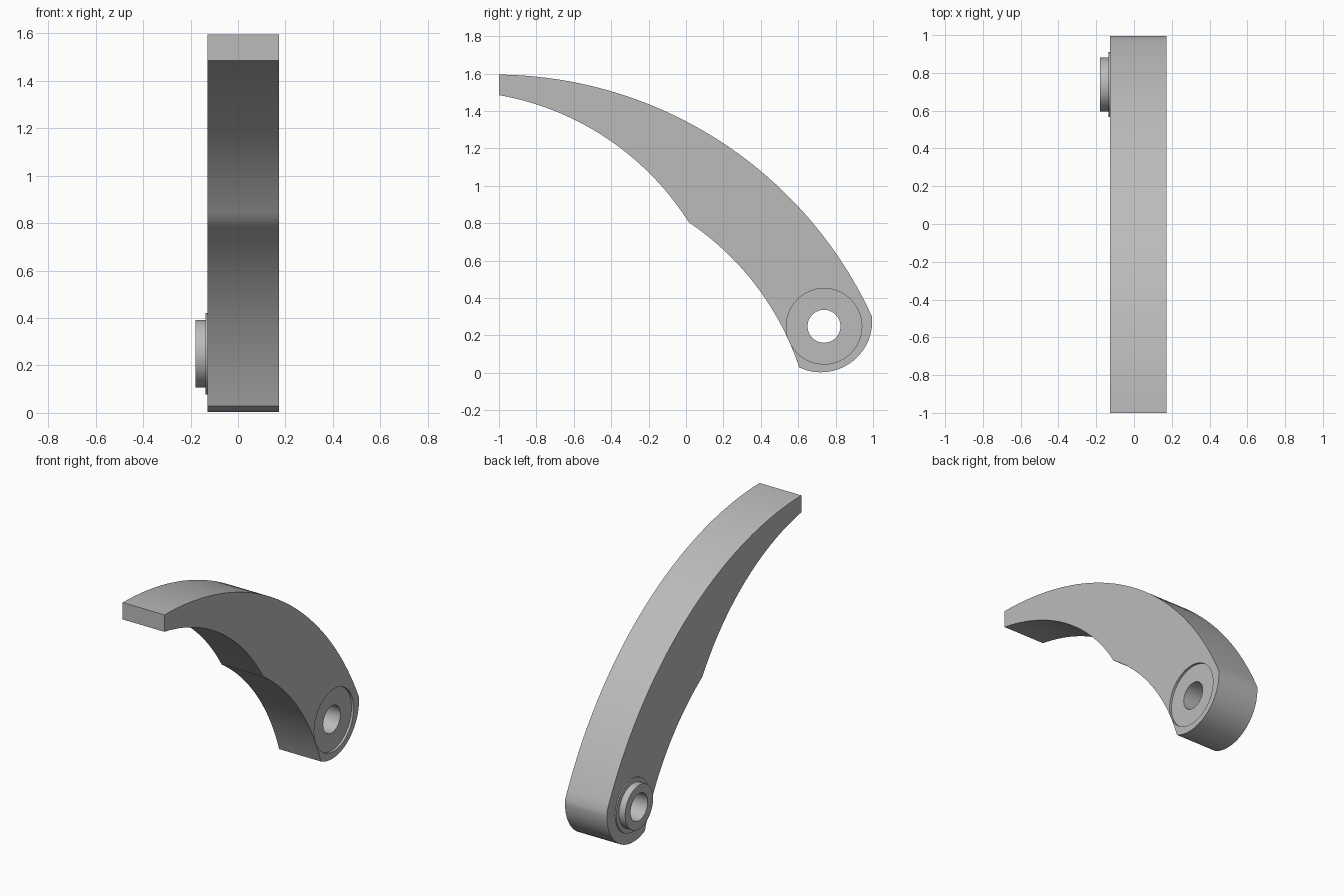
import bpy, bmesh, math
from mathutils import Vector

cube = bpy.data.objects.get("Cube")
if cube:
    bpy.data.objects.remove(cube, do_unlink=True)

grey = bpy.data.materials.new("light grey")
grey.use_nodes = True
grey.diffuse_color = (0.5, 0.5, 0.5, 1)
grey.node_tree.nodes["Principled BSDF"].inputs["Base Color"].default_value = (0.5, 0.5, 0.5, 1)

LEFT, RIGHT = 0.172, -0.128      # side planes of the arm
PIVOT = (0.738, 0.249)           # pivot centre in y, z
HOLE = 0.088


def arc(a, b, c, steps):
    """Points on the circle through a, b, c (y, z), without the last point."""
    a, b, c = Vector(a), Vector(b), Vector(c)
    u, v = b - a, c - a
    d = 2 * (u.x * v.y - u.y * v.x)
    uu, vv = u.length_squared, v.length_squared
    centre = a + Vector((v.y * uu - u.y * vv, u.x * vv - v.x * uu)) / d
    r = (a - centre).length
    start = math.atan2(a.y - centre.y, a.x - centre.x)
    end = math.atan2(c.y - centre.y, c.x - centre.x)
    sweep = (end - start + math.pi) % math.tau - math.pi
    angles = [start + sweep * i / steps for i in range(steps)]
    return [(centre.x + r * math.cos(t), centre.y + r * math.sin(t)) for t in angles]


def make(name, bm):
    bmesh.ops.recalc_face_normals(bm, faces=bm.faces)
    mesh = bpy.data.meshes.new(name)
    bm.to_mesh(mesh)
    bm.free()
    mesh.materials.append(grey)
    obj = bpy.data.objects.new(name, mesh)
    bpy.context.collection.objects.link(obj)
    return obj


def prism(name, outline, x0, x1):
    """Extrude a y, z outline from x0 to x1."""
    bm = bmesh.new()
    face = bm.faces.new([bm.verts.new((x0, y, z)) for y, z in outline])
    side = bmesh.ops.extrude_face_region(bm, geom=[face])["geom"]
    verts = [g for g in side if isinstance(g, bmesh.types.BMVert)]
    bmesh.ops.translate(bm, verts=verts, vec=(x1 - x0, 0, 0))
    return make(name, bm)


def circle(r, n=64):
    return [(PIVOT[0] + r * math.cos(math.tau * i / n),
             PIVOT[1] + r * math.sin(math.tau * i / n)) for i in range(n)]


def lathe(name, profile):
    """Spin a closed (radius, x) profile around the pivot axis."""
    bm = bmesh.new()
    rings = [[bm.verts.new((x, y, z)) for y, z in circle(r)] for r, x in profile]
    for k, ring in enumerate(rings):
        above = rings[(k + 1) % len(rings)]
        for i in range(len(ring)):
            j = (i + 1) % len(ring)
            bm.faces.new((ring[i], ring[j], above[j], above[i]))
    return make(name, bm)


def smooth(obj):
    bpy.ops.object.select_all(action='DESELECT')
    obj.select_set(True)
    bpy.context.view_layer.objects.active = obj
    bpy.ops.object.shade_smooth_by_angle(angle=math.radians(30))


# Curved arm: outer back, rounded pivot end, two inner scallops, blunt tip
outline = arc((-1, 1.595), (0, 1.345), (0.995, 0.30), 40)
outline += arc((0.995, 0.30), (0.916, 0.084), (0.72, 0.003), 14)
outline += arc((0.72, 0.003), (0.66, 0.01), (0.605, 0.03), 6)
outline += arc((0.605, 0.03), (0.34, 0.51), (0.015, 0.805), 24)
outline += arc((0.015, 0.805), (-0.55, 1.33), (-1, 1.485), 28)
outline.append((-1, 1.485))
arm = prism("curved_arm", outline, RIGHT, LEFT)

# Pivot hole and shallow round recess on the left side
cutters = [prism("hole_cutter", circle(HOLE), -0.4, 0.4),
           prism("recess_cutter", circle(0.202), LEFT - 0.015, 0.4)]
bpy.context.view_layer.objects.active = arm
for cutter in cutters:
    cutter.hide_render = True
    mod = arm.modifiers.new("cut", 'BOOLEAN')
    mod.operation = 'DIFFERENCE'
    mod.object = cutter
    bpy.ops.object.modifier_apply(modifier=mod.name)
    bpy.data.objects.remove(cutter, do_unlink=True)
smooth(arm)

# Stepped hollow boss on the right side
boss = lathe("pivot_boss", [(HOLE, RIGHT), (0.172, RIGHT), (0.172, -0.136),
                            (0.143, -0.136), (0.143, -0.18), (HOLE, -0.18)])
smooth(boss)
